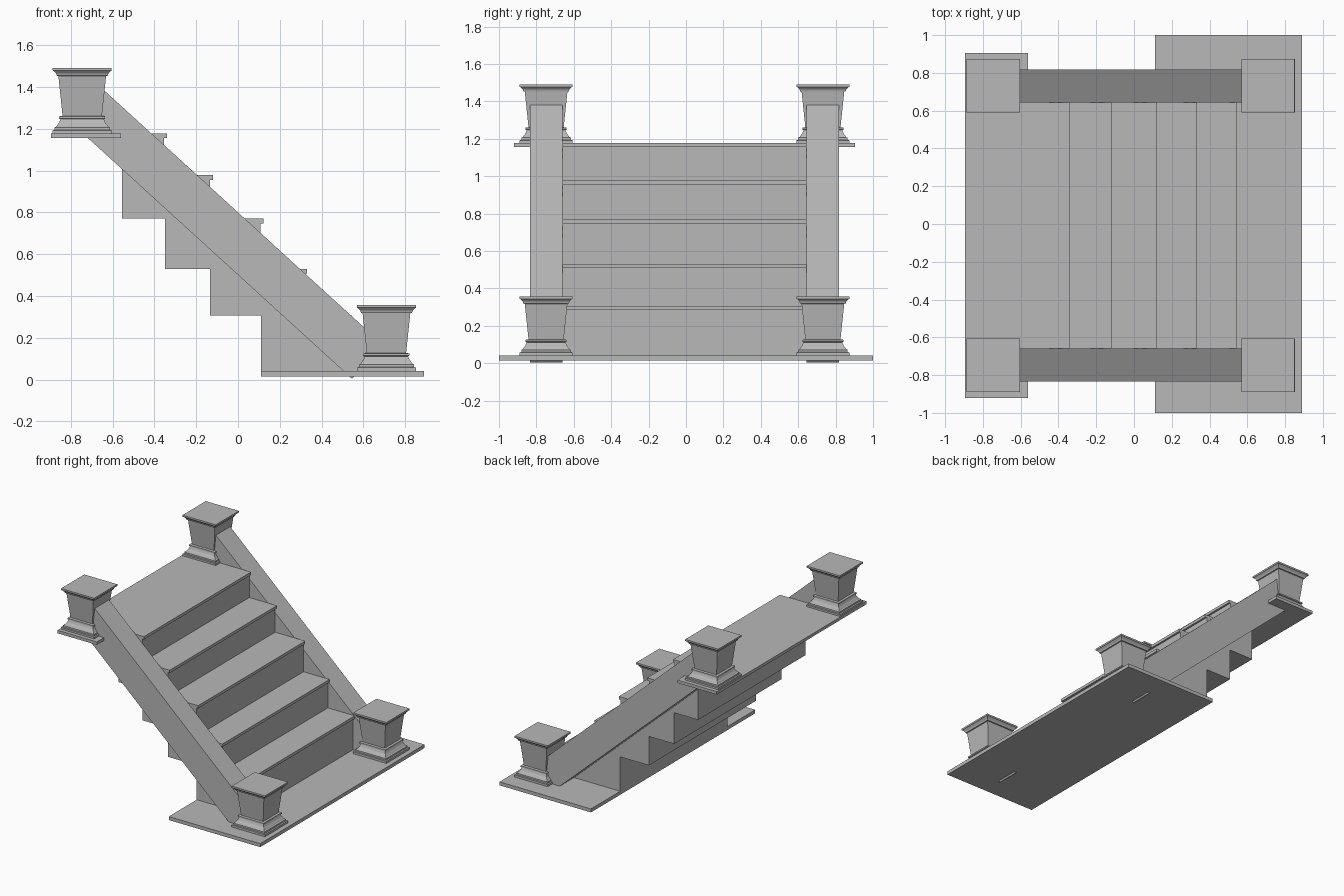
import bpy, bmesh
from mathutils import Matrix, Vector

cube = bpy.data.objects.get("Cube")
if cube:
    bpy.data.objects.remove(cube, do_unlink=True)

stone = bpy.data.materials.new("grey_stone")
stone.use_nodes = True
GREY = (0.48, 0.48, 0.48, 1)
stone.diffuse_color = GREY
stone.node_tree.nodes["Principled BSDF"].inputs["Base Color"].default_value = GREY

YC = -0.008  # centre line of the flight


def finish(name, bm):
    bmesh.ops.recalc_face_normals(bm, faces=bm.faces)
    mesh = bpy.data.meshes.new(name)
    bm.to_mesh(mesh)
    bm.free()
    mesh.materials.append(stone)
    obj = bpy.data.objects.new(name, mesh)
    bpy.context.collection.objects.link(obj)
    return obj


def box(name, x0, x1, y0, y1, z0, z1):
    bm = bmesh.new()
    centre = Vector((x0 + x1, y0 + y1, z0 + z1)) / 2
    size = Matrix.Diagonal((x1 - x0, y1 - y0, z1 - z0, 1))
    bmesh.ops.create_cube(bm, size=1, matrix=Matrix.Translation(centre) @ size)
    return finish(name, bm)


def extrude_xz(name, points, y0, y1):
    """Side outline pushed across y."""
    bm = bmesh.new()
    face = bm.faces.new([bm.verts.new((x, y0, z)) for x, z in points])
    side = bmesh.ops.extrude_face_region(bm, geom=[face])
    verts = [v for v in side["geom"] if isinstance(v, bmesh.types.BMVert)]
    bmesh.ops.translate(bm, verts=verts, vec=(0, y1 - y0, 0))
    return finish(name, bm)


def post(name, x, y, z, profile):
    """Square rings joined upward along a (half width, height) profile."""
    bm = bmesh.new()
    rings = [[bm.verts.new((x + sx * w, y + sy * w, z + h))
              for sx, sy in ((-1, -1), (1, -1), (1, 1), (-1, 1))]
             for w, h in profile]
    for low, high in zip(rings, rings[1:]):
        for i in range(4):
            j = (i + 1) % 4
            bm.faces.new((low[i], low[j], high[j], high[i]))
    bm.faces.new(rings[0])
    bm.faces.new(rings[-1])
    return finish(name, bm)


# Ground slab and upper landing
box("ground_slab", 0.11, 0.89, -1, 1, 0.015, 0.042)
box("landing_slab", -0.895, -0.56, YC - 0.912, YC + 0.912, 1.155, 1.178)

# Steps: back x, riser x, bottom z, tread top z
HALF = 0.652
NOSE, THICK = 0.014, 0.022
steps = [
    (0.11, 0.531, 0.03, 0.307),
    (-0.135, 0.316, 0.307, 0.53),
    (-0.35, 0.108, 0.53, 0.77),
    (-0.555, -0.134, 0.77, 0.978),
    (-0.555, -0.354, 0.978, 1.178),
]
for n, (back, riser, low, top) in enumerate(steps, 1):
    box(f"step_block_{n}", back, riser, YC - HALF, YC + HALF, low, top - THICK)
    start = -0.56 if n == len(steps) else back
    box(f"tread_{n}", start, riser + NOSE, YC - HALF, YC + HALF, top - THICK, top)

# Sloping side rails, ends cut square to the slope
rail = [(0.545, 0.004), (0.693, 0.168), (-0.645, 1.388), (-0.793, 1.224)]
for side, label in ((-1, "front"), (1, "back")):
    middle = YC + side * 0.738
    extrude_xz(f"{label}_rail", rail, middle - 0.087, middle + 0.087)

# Posts with moulded base, tapered neck and flared cap
profile = [
    (0.142, 0), (0.142, 0.016), (0.132, 0.018), (0.132, 0.030),
    (0.124, 0.034), (0.119, 0.042), (0.111, 0.052), (0.106, 0.064),
    (0.104, 0.070), (0.110, 0.073), (0.110, 0.083), (0.094, 0.086),
    (0.114, 0.276), (0.122, 0.278), (0.125, 0.288), (0.136, 0.300),
    (0.141, 0.302), (0.141, 0.315),
]
for x, z, level in ((0.71, 0.042, "lower"), (-0.745, 1.176, "upper")):
    for side, label in ((-1, "front"), (1, "back")):
        post(f"{level}_{label}_post", x, YC + side * 0.74, z, profile)
